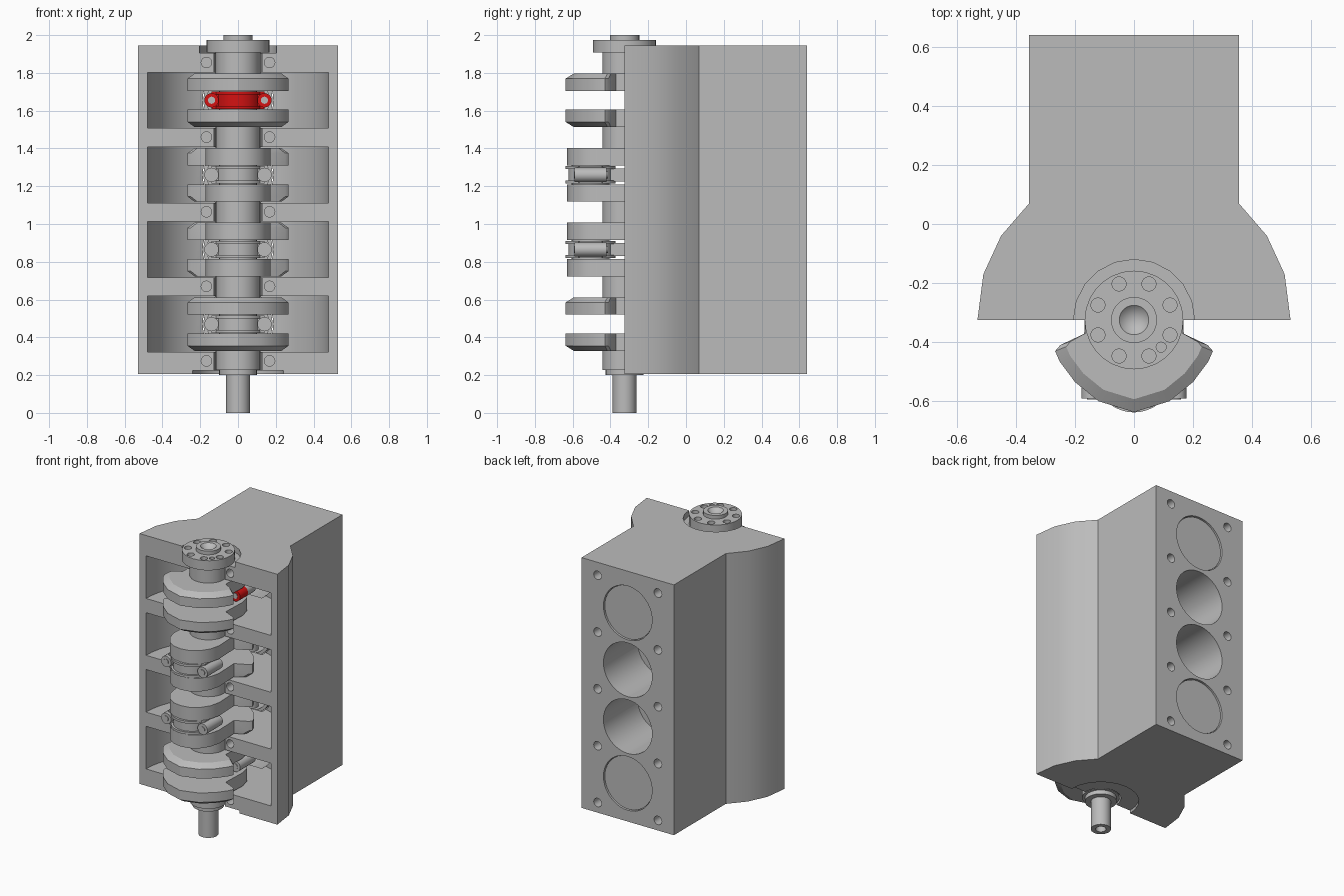
import bpy, bmesh, math
from mathutils import Matrix, Vector

if "Cube" in bpy.data.objects:
    bpy.data.objects.remove(bpy.data.objects["Cube"], do_unlink=True)


def material(name, rgb):
    m = bpy.data.materials.new(name)
    m.use_nodes = True
    m.diffuse_color = (*rgb, 1)
    m.node_tree.nodes["Principled BSDF"].inputs["Base Color"].default_value = (*rgb, 1)
    return m


GREY = material("cast grey", (0.5, 0.5, 0.5))
RED = material("signal red", (0.65, 0.006, 0.006))

AXIS_Y = -0.325                       # crankshaft centre line
THROW = 0.18                          # crank radius
CYLINDERS = [0.47, 0.865, 1.26, 1.655]
MAINS = [0.275, 0.67, 1.065, 1.46, 1.855]
ALONG_Y = Matrix.Rotation(-math.pi / 2, 4, 'X')
AXIS = Matrix.Translation((0, AXIS_Y, 0))


def loft(bm, rings):
    """Skin equal-length closed rings of points and cap both ends."""
    loops = [[bm.verts.new(p) for p in ring] for ring in rings]
    n = len(loops[0])
    for a, b in zip(loops, loops[1:]):
        for i in range(n):
            j = (i + 1) % n
            bm.faces.new((a[i], a[j], b[j], b[i]))
    bm.faces.new(loops[0][::-1])
    bm.faces.new(loops[-1])


def prism(bm, outline, z0, z1):
    loft(bm, [[(x, y, z) for x, y in outline] for z in (z0, z1)])


def lathe(bm, profile, matrix, segs=32):
    """Spin (radius, height) points around z; the profile starts and ends on the axis."""
    rows = []
    for r, h in profile:
        if r == 0:
            rows.append([bm.verts.new(matrix @ Vector((0, 0, h)))] * segs)
        else:
            rows.append([bm.verts.new(matrix @ Vector((r * math.cos(t), r * math.sin(t), h)))
                         for t in (2 * math.pi * i / segs for i in range(segs))])
    for a, b in zip(rows, rows[1:]):
        for i in range(segs):
            j = (i + 1) % segs
            bm.faces.new(list(dict.fromkeys((a[i], a[j], b[j], b[i]))))


def cyl(bm, r, h0, h1, matrix, segs=32):
    lathe(bm, [(0, h0), (r, h0), (r, h1), (0, h1)], matrix, segs)


def box(bm, lo, hi):
    prism(bm, [(lo[0], lo[1]), (hi[0], lo[1]), (hi[0], hi[1]), (lo[0], hi[1])], lo[2], hi[2])


def make(name, bm, mat=GREY):
    bmesh.ops.recalc_face_normals(bm, faces=bm.faces)
    me = bpy.data.meshes.new(name)
    bm.to_mesh(me)
    bm.free()
    ob = bpy.data.objects.new(name, me)
    bpy.context.collection.objects.link(ob)
    me.materials.append(mat)
    return ob


def activate(ob):
    bpy.ops.object.select_all(action='DESELECT')
    ob.select_set(True)
    bpy.context.view_layer.objects.active = ob


def smooth(ob):
    activate(ob)
    bpy.ops.object.shade_smooth_by_angle(angle=math.radians(30))


def carve(ob, bm):
    cutter = make("cutter", bm)
    cutter.hide_render = True
    mod = ob.modifiers.new("cut", 'BOOLEAN')
    mod.operation, mod.solver, mod.object = 'DIFFERENCE', 'EXACT', cutter
    activate(ob)
    bpy.ops.object.modifier_apply(modifier=mod.name)
    bpy.data.objects.remove(cutter, do_unlink=True)


def at(x, y, z):
    return Matrix.Translation((x, y, z)) @ ALONG_Y


# Engine block: straight cylinder bank flaring into a round crankcase
side = [(0.355, 0.64), (0.355, 0.07), (0.45, -0.04), (0.51, -0.17), (0.53, AXIS_Y)]
bm = bmesh.new()
prism(bm, side + [(-x, y) for x, y in reversed(side)], 0.205, 1.945)
block = make("engine_block", bm)

# Crankcase bays
bm = bmesh.new()
for c in CYLINDERS:
    cyl(bm, 0.48, c - 0.148, c + 0.148, AXIS, 48)
carve(block, bm)
# Main bearing saddles
bm = bmesh.new()
cyl(bm, 0.127, 0.1, 2.1, AXIS)
carve(block, bm)
# Seal recesses at both ends
bm = bmesh.new()
cyl(bm, 0.205, 1.905, 2.1, AXIS, 20)
cyl(bm, 0.24, 0.1, 0.225, AXIS, 24)
carve(block, bm)
# Cylinder bores
bm = bmesh.new()
for c in CYLINDERS:
    cyl(bm, 0.187, 0.10, 0.8, at(0, 0, c), 40)
carve(block, bm)
# Bolt holes in the head deck and the bearing saddles
bm = bmesh.new()
for z in MAINS:
    for s in (-1, 1):
        cyl(bm, 0.03, 0.5, 0.8, at(s * 0.232, 0, z), 16)
        cyl(bm, 0.028, -0.5, -0.2, at(s * 0.167, 0, z), 16)
carve(block, bm)
smooth(block)

# Crankshaft ends and main journals
bm = bmesh.new()
lathe(bm, [(0, 0.1), (0.033, 0.1), (0.033, 0), (0.063, 0), (0.063, 0.2), (0.1, 0.2),
           (0.1, 0.228), (0.118, 0.228), (0.118, 0.335), (0, 0.335)], AXIS)
for z in MAINS[1:4]:
    cyl(bm, 0.118, z - 0.065, z + 0.065, AXIS)
smooth(make("main_journals", bm))

# Output flange with a bolt circle and a dowel hole
bm = bmesh.new()
lathe(bm, [(0, 1.78), (0.118, 1.78), (0.118, 1.908), (0.167, 1.908), (0.167, 1.975),
           (0.078, 1.975), (0.078, 2.0), (0.05, 2.0), (0, 1.95)], AXIS, 28)
flange = make("output_flange", bm)
bm = bmesh.new()
for i in range(8):
    t = math.radians(22.5 + 45 * i)
    cyl(bm, 0.024, 1.925, 2.1,
        Matrix.Translation((0.132 * math.cos(t), AXIS_Y + 0.132 * math.sin(t), 0)), 16)
cyl(bm, 0.017, 1.925, 2.1, Matrix.Translation((0.092, AXIS_Y - 0.092, 0)), 16)
carve(flange, bm)
smooth(flange)

# Crank web outline: pin lobe up, counterweight down
half = [(0, 0.305), (0.06, 0.295), (0.115, 0.26), (0.155, 0.2), (0.172, 0.13), (0.165, -0.045),
        (0.25, -0.085), (0.267, -0.105), (0.252, -0.14), (0.2, -0.21), (0.12, -0.275), (0, -0.312)]
web = half + [(-x, y) for x, y in half[-2:0:-1]]


def web_ring(z, throw, shrink=1.0):
    ring = []
    for x, y in web:
        k = shrink if y < -0.06 else 1.0
        ring.append((x * k, AXIS_Y + throw * y * k, z))
    return ring


def rod_half(bm, pin_y, z, d):
    """Bearing half with a core, two raised flanges and two bolt bosses; d is its y direction."""
    def outline(r):
        arc = [(r * math.cos(t), pin_y + d * r * math.sin(t))
               for t in (math.pi * (0.16 + 0.68 * i / 12) for i in range(13))]
        return [(0.14, pin_y), (0.14, pin_y + d * 0.06)] + arc + \
               [(-0.14, pin_y + d * 0.06), (-0.14, pin_y)]
    prism(bm, outline(0.118), z - 0.034, z + 0.034)
    for s in (-1, 1):
        prism(bm, outline(0.133), z + s * 0.03, z + s * 0.046)
        cyl(bm, 0.038, min(0, d * 0.085), max(0, d * 0.085), at(s * 0.14, pin_y, z), 20)


for n, c in enumerate(CYLINDERS, 1):
    throw = 1 if n in (1, 4) else -1
    pin_y = AXIS_Y + throw * THROW
    wrist_y = pin_y + 0.66
    crown = wrist_y + 0.115

    # Pair of webs, chamfered on the sides away from the rod, with the pin between
    bm = bmesh.new()
    for s in (-1, 1):
        loft(bm, [web_ring(c + s * 0.05, throw), web_ring(c + s * 0.115, throw),
                  web_ring(c + s * 0.142, throw, 0.86)])
    cyl(bm, 0.1, c - 0.06, c + 0.06, Matrix.Translation((0, pin_y, 0)))
    smooth(make(f"crank_throw_{n}", bm))

    # Connecting rod with beam and small end
    bm = bmesh.new()
    rod_half(bm, pin_y, c, 1)
    box(bm, (-0.03, pin_y + 0.1, c - 0.02), (0.03, wrist_y - 0.04, c + 0.02))
    for s in (-1, 1):
        x0, x1 = sorted((s * 0.03, s * 0.05))
        box(bm, (x0, pin_y + 0.1, c - 0.035), (x1, wrist_y - 0.03, c + 0.035))
    cyl(bm, 0.062, c - 0.045, c + 0.045, Matrix.Translation((0, wrist_y, 0)))
    smooth(make(f"connecting_rod_{n}", bm))

    # Rod cap and its bolts
    bm = bmesh.new()
    rod_half(bm, pin_y, c, -1)
    smooth(make(f"rod_cap_{n}", bm, RED if n == 4 else GREY))
    bm = bmesh.new()
    for s in (-1, 1):
        cyl(bm, 0.019, -0.089, 0.092, at(s * 0.14, pin_y, c), 16)
    smooth(make(f"rod_bolts_{n}", bm))

    # Piston cup with ring grooves, and wrist pin
    r = 0.183
    prof = [(0, 0), (r, 0), (r, -0.02), (r - 0.01, -0.02), (r - 0.01, -0.032), (r, -0.032),
            (r, -0.045), (r - 0.01, -0.045), (r - 0.01, -0.057), (r, -0.057), (r, -0.165),
            (r - 0.02, -0.165), (r - 0.02, -0.05), (0, -0.05)]
    bm = bmesh.new()
    lathe(bm, prof, at(0, crown, c), 40)
    cyl(bm, 0.04, c - 0.165, c + 0.165, Matrix.Translation((0, wrist_y, 0)), 20)
    smooth(make(f"piston_{n}", bm))
